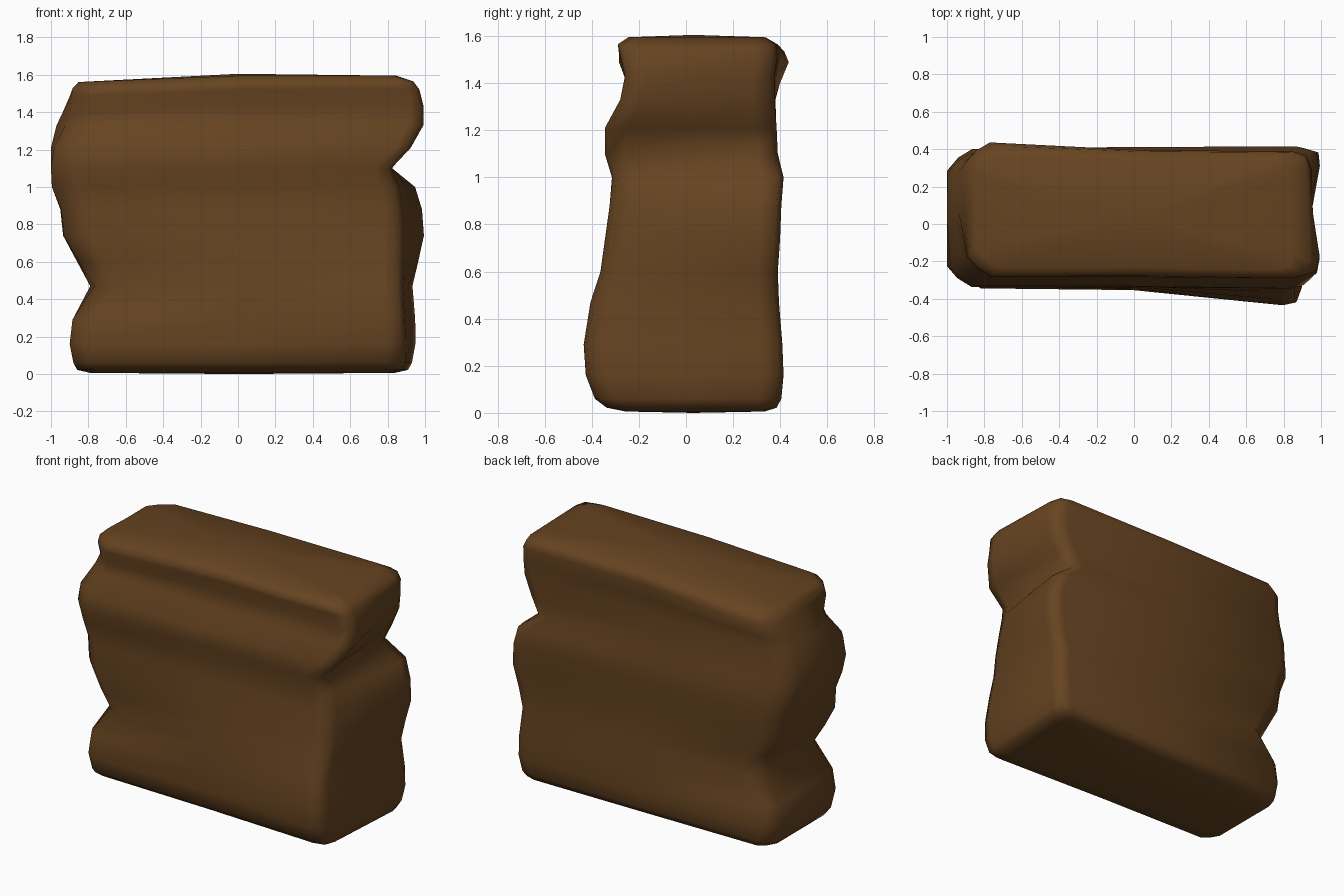
import bpy, bmesh
from mathutils import Vector

if "Cube" in bpy.data.objects:
    bpy.data.objects.remove(bpy.data.objects["Cube"])

# Height rings: z, x of front-left, front-right, back-right, back-left, y of front-left, front-right, back-right, back-left
RINGS = [
    (.06, -.88, .89, .935, -.88, -.33, -.39, .405, .40),
    (.16, -.90, .89, .955, -.90, -.34, -.43, .415, .40),
    (.29, -.885, .885, .955, -.885, -.33, -.44, .41, .395),
    (.47, -.765, .875, .94, -.79, -.33, -.41, .395, .39),
    (.60, -.85, .875, .975, -.86, -.33, -.365, .39, .385),
    (.74, -.93, .875, 1.01, -.935, -.32, -.345, .40, .39),
    (.88, -.945, .865, 1.0, -.95, -.31, -.325, .405, .40),
    (1.0, -.995, .85, .96, -.995, -.305, -.315, .415, .40),
    (1.1, -1.0, .82, .825, -1.0, -.335, -.345, .39, .385),
    (1.21, -.98, .93, .88, -1.0, -.33, -.345, .385, .38),
    (1.33, -.915, 1.0, .935, -.97, -.26, -.28, .375, .38),
    (1.43, -.89, 1.0, .945, -.94, -.25, -.26, .375, .40),
    (1.52, -.89, .975, .94, -.90, -.285, -.28, .385, .44),
    (1.565, -.885, .94, .92, -.875, -.275, -.29, .38, .42),
]


def ring_points(row, inset=(0, 0, 0, 0), z=None):
    """Rounded outline of one ring; inset is left, right, front, back."""
    base = row[0] if z is None else z
    c = [Vector((row[1 + i], row[5 + i], 0)) for i in range(4)]
    for i, p in enumerate(c):
        p.x += inset[0] if i in (0, 3) else -inset[1]
        p.y += inset[2] if i in (0, 1) else -inset[3]
    pts = []
    for i in range(4):
        prev, cur, nxt = c[i - 1], c[i], c[(i + 1) % 4]
        left = i in (0, 3)                    # left corners are cut wider
        rx, ry, pull = (.13, .11, .42) if left else (.09, .09, .22)
        if left and base < .35:
            rx, ry, pull = .08, .09, .40
        ra, rb = (ry, rx) if i in (0, 2) else (rx, ry)
        a = (prev - cur).normalized() * ra
        b = (nxt - cur).normalized() * rb
        pts += [cur + a, cur + (a + b) * pull, cur + b]
        # middle of each side: front and back swell only near one end
        mid = (cur + nxt) / 2
        if i == 0:
            mid.y = cur.y + .15 * (nxt.y - cur.y)
            if base < .1:
                mid.y = cur.y + .4 * (nxt.y - cur.y)
        elif i == 2:
            mid.y = cur.y + .2 * (nxt.y - cur.y)
        elif i == 1 and 1.25 < base < 1.5:
            mid.x -= .03
        elif i == 3:
            mid.x = cur.x
        pts.append(mid)
    for p in pts:
        p.z = base
        # the top sags toward the left
        if base > 1.4 and p.x < 0:
            p.z += .04 * p.x
    return pts


# Lofted block with softened top and bottom edges
bm = bmesh.new()
outlines = [ring_points(RINGS[0], (.09, .09, .13, .07), .006),
            ring_points(RINGS[0], (.02, .02, .05, .02), .022)]
outlines += [ring_points(r) for r in RINGS]
outlines += [ring_points(RINGS[-1], (.03, .09, .045, .05), 1.595)]
loops = [[bm.verts.new(p) for p in o] for o in outlines]
for lo, hi in zip(loops, loops[1:]):
    for i in range(len(lo)):
        j = (i + 1) % len(lo)
        bm.faces.new((lo[i], lo[j], hi[j], hi[i]))

# Caps fanned to a slightly raised centre
for loop, z, flip in ((loops[0], 0.0, True), (loops[-1], 1.605, False)):
    centre = bm.verts.new((0, .03, z))
    for i in range(len(loop)):
        f = [loop[i], loop[(i + 1) % len(loop)], centre]
        bm.faces.new(f[::-1] if flip else f)
bmesh.ops.recalc_face_normals(bm, faces=bm.faces)

mesh = bpy.data.meshes.new("earth_block")
bm.to_mesh(mesh)
bm.free()
block = bpy.data.objects.new("earth_block", mesh)
bpy.context.collection.objects.link(block)
for p in mesh.polygons:
    p.use_smooth = True

# Single brown colour
brown = bpy.data.materials.new("earth brown")
brown.diffuse_color = (.134, .057, .015, 1)
brown.use_nodes = True
brown.node_tree.nodes["Principled BSDF"].inputs["Base Color"].default_value = brown.diffuse_color
mesh.materials.append(brown)
